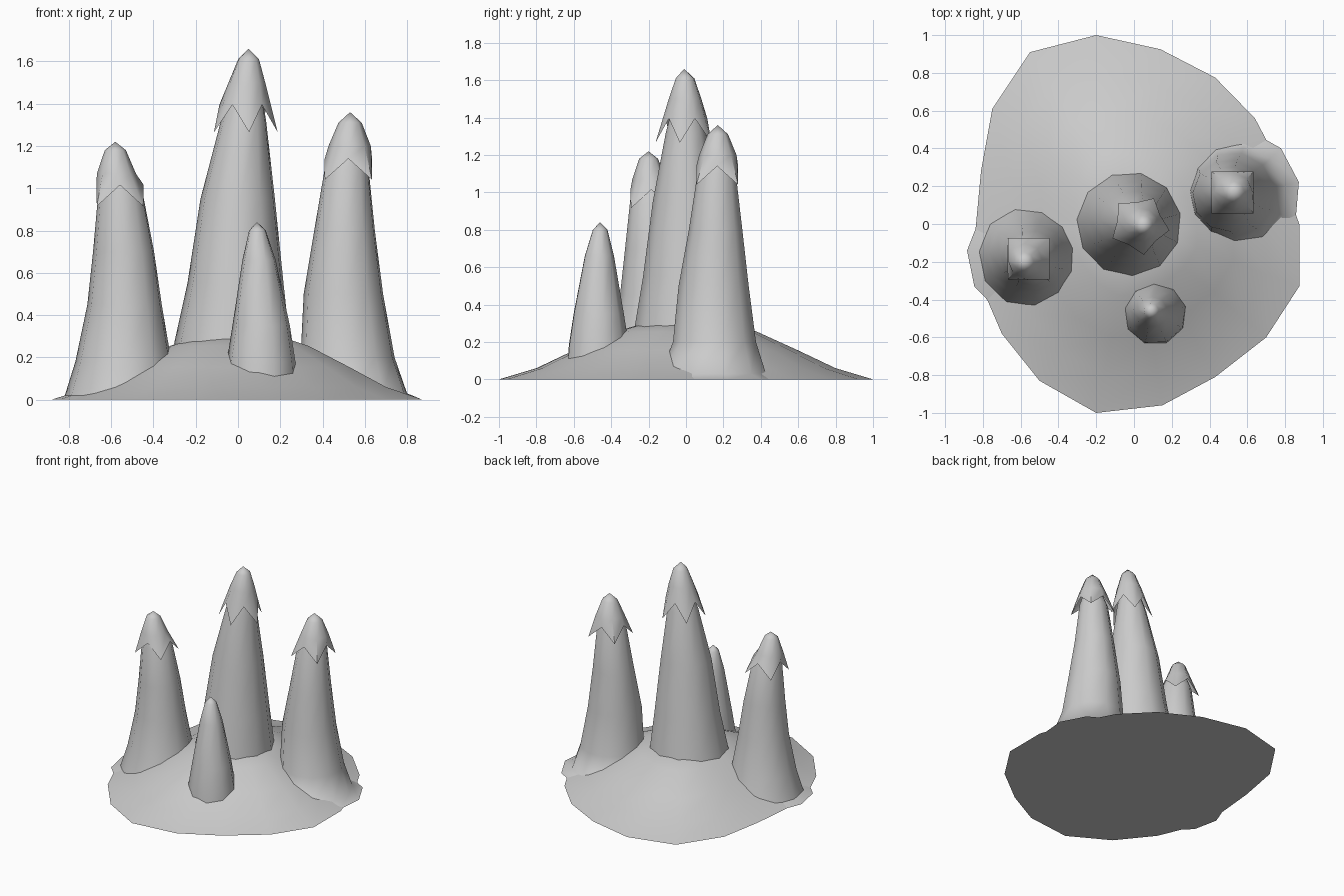
import bpy
from math import cos, sin, radians, tau

cube = bpy.data.objects.get("Cube")
if cube:
    bpy.data.objects.remove(cube, do_unlink=True)

stone = bpy.data.materials.new("stone grey")
stone.use_nodes = True
grey = (0.6, 0.6, 0.6, 1)
stone.diffuse_color = grey
stone.node_tree.nodes["Principled BSDF"].inputs["Base Color"].default_value = grey


def loft(name, rings, tip, closed_base=True):
    """Skin equal-sized rings from bottom to top and finish with a tip point."""
    n = len(rings[0])
    verts = [p for ring in rings for p in ring] + [tip]
    faces = []
    for k in range(len(rings) - 1):
        for i in range(n):
            j = (i + 1) % n
            faces.append((k * n + i, k * n + j, (k + 1) * n + j, (k + 1) * n + i))
    top = (len(rings) - 1) * n
    faces += [(top + i, top + (i + 1) % n, len(verts) - 1) for i in range(n)]
    if closed_base:
        faces.append(tuple(reversed(range(n))))
    mesh = bpy.data.meshes.new(name)
    mesh.from_pydata(verts, [], faces)
    mesh.materials.append(stone)
    obj = bpy.data.objects.new(name, mesh)
    bpy.context.collection.objects.link(obj)
    bpy.ops.object.select_all(action='DESELECT')
    obj.select_set(True)
    bpy.context.view_layer.objects.active = obj
    bpy.ops.object.shade_smooth_by_angle(angle=radians(50))
    return obj


def circle(x, y, z, r, n, turn=0.0):
    return [(x + r * cos(turn + tau * i / n), y + r * sin(turn + tau * i / n), z)
            for i in range(n)]


def spire(name, profile, tip, sides=11):
    """Profile rows: centre x, centre y, height, radius."""
    return loft(name, [circle(*row, sides, 0.2) for row in profile], tip)


def cap(name, centre, low, high, flare, waist, upper, tip, teeth, turn):
    """Pointed hood with a toothed hem; upper rows are centre x, y, z, radius."""
    n = teeth * 2
    a = radians(turn)
    hem = []
    for i in range(n):
        r, z = (flare, low) if i % 2 == 0 else (waist, high)
        t = a + tau * i / n
        hem.append((centre[0] + r * cos(t), centre[1] + r * sin(t), z))
    rings = [hem] + [circle(*row, n, a) for row in upper]
    return loft(name, rings, tip, closed_base=False)


# Low rounded mound
outline = [(0.875, -0.33), (0.875, 0), (0.74, 0.37), (0.64, 0.56), (0.43, 0.775),
           (0.14, 0.925), (-0.2, 1), (-0.55, 0.91), (-0.75, 0.61), (-0.81, 0.28),
           (-0.84, -0.04), (-0.82, -0.3), (-0.7, -0.58), (-0.5, -0.83),
           (-0.2, -1), (0.15, -0.96), (0.43, -0.81), (0.7, -0.6)]
steps = [(1, 0), (0.8, 0.06), (0.6, 0.155), (0.38, 0.255), (0.25, 0.292)]
loft("mound", [[(x * s, y * s, z) for x, y in outline] for s, z in steps], (0, 0, 0.3))

# Tall middle spire and its hood
spire("middle_spire", [(-0.03, 0, 0.1, 0.3), (-0.025, 0, 0.28, 0.275),
                       (-0.01, 0, 0.55, 0.23), (0, 0, 0.95, 0.178),
                       (0.027, 0, 1.32, 0.108), (0.045, 0, 1.5, 0.06)], (0.05, 0, 1.6))
cap("middle_hood", (0.03, -0.005), 1.265, 1.395, 0.16, 0.12,
    [(0.042, -0.005, 1.5, 0.088), (0.05, -0.005, 1.61, 0.05)],
    (0.05, -0.01, 1.66), 5, 278)

# Spire on the left side with a spreading foot, and its hood
spire("left_spire", [(0.52, 0.15, 0, 0.36), (0.52, 0.15, 0.03, 0.285),
                     (0.52, 0.155, 0.2, 0.225), (0.5, 0.15, 0.5, 0.19),
                     (0.505, 0.16, 0.8, 0.145), (0.515, 0.165, 1.1, 0.104),
                     (0.525, 0.17, 1.22, 0.06)], (0.53, 0.17, 1.3))
cap("left_hood", (0.522, 0.167), 1.04, 1.14, 0.158, 0.112,
    [(0.528, 0.17, 1.2, 0.1), (0.53, 0.17, 1.31, 0.055)],
    (0.53, 0.17, 1.36), 4, 45)

# Spire on the right side with a spreading foot, and its hood
spire("right_spire", [(-0.54, -0.17, 0, 0.345), (-0.54, -0.17, 0.02, 0.28),
                      (-0.54, -0.17, 0.18, 0.23), (-0.535, -0.175, 0.45, 0.178),
                      (-0.54, -0.18, 0.7, 0.146), (-0.555, -0.19, 0.98, 0.106),
                      (-0.57, -0.2, 1.1, 0.06)], (-0.58, -0.2, 1.17))
cap("right_hood", (-0.558, -0.185), 0.915, 1.015, 0.155, 0.112,
    [(-0.575, -0.195, 1.07, 0.092), (-0.58, -0.2, 1.18, 0.05)],
    (-0.58, -0.2, 1.22), 4, 45)

# Short bare spire at the front
spire("front_spire", [(0.11, -0.47, 0.06, 0.175), (0.11, -0.47, 0.18, 0.165),
                      (0.11, -0.47, 0.35, 0.138), (0.1, -0.465, 0.66, 0.08),
                      (0.092, -0.46, 0.8, 0.04)], (0.09, -0.46, 0.84), 9)
